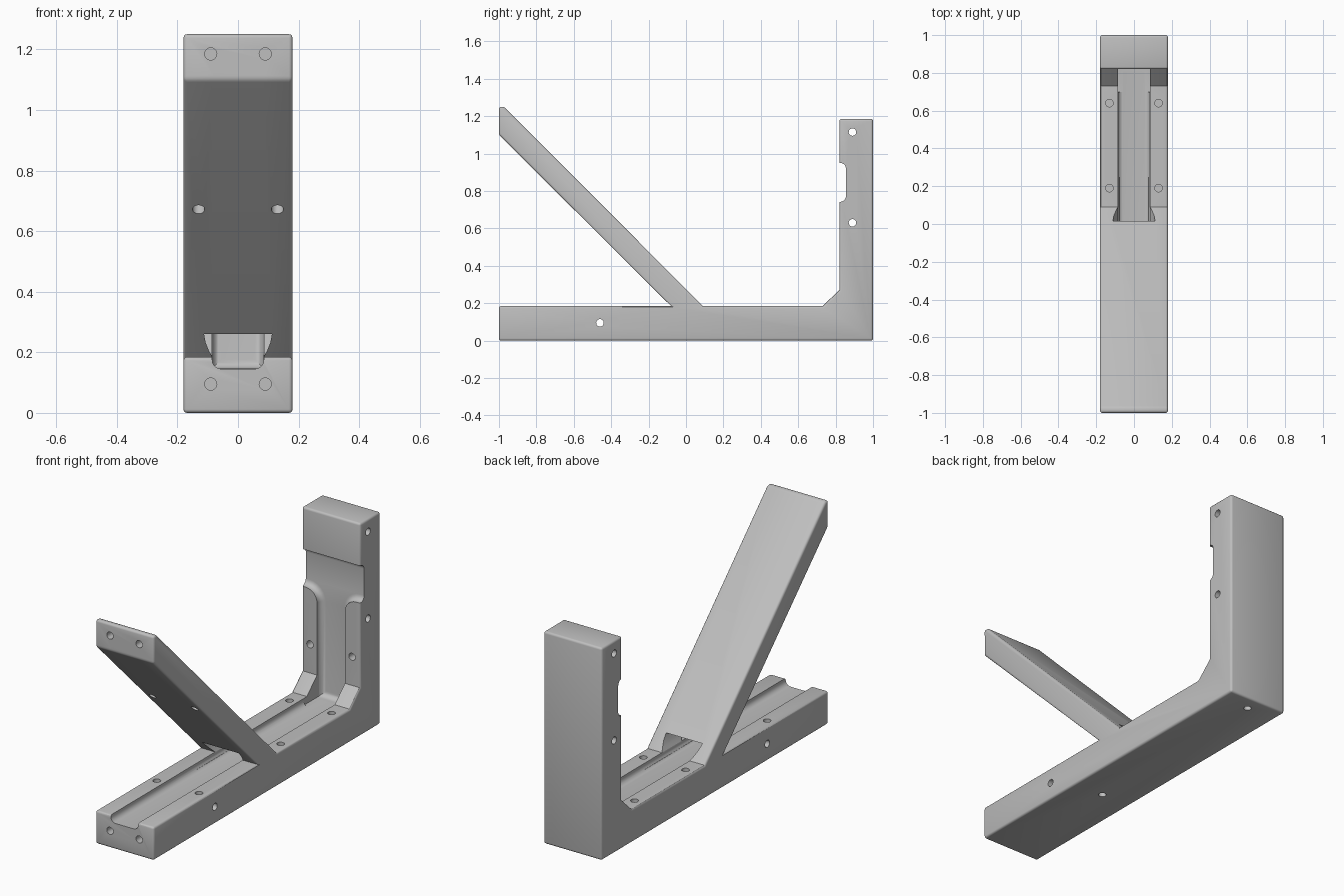
import bpy
import bmesh
from math import cos, sin, pi
from mathutils import Matrix, Vector

if "Cube" in bpy.data.objects:
    bpy.data.objects.remove(bpy.data.objects["Cube"])

# Material
grey = bpy.data.materials.new("light_grey")
grey.use_nodes = True
grey.diffuse_color = (0.52, 0.52, 0.52, 1)
grey.node_tree.nodes["Principled BSDF"].inputs["Base Color"].default_value = grey.diffuse_color

X, Y, Z = Vector((1, 0, 0)), Vector((0, 1, 0)), Vector((0, 0, 1))


def frame(u, v, w, origin):
    """Matrix that sends local axes to u, v, w at an origin."""
    m = Matrix((u, v, w)).transposed().to_4x4()
    m.translation = Vector(origin)
    return m


def make_object(name, bm):
    mesh = bpy.data.meshes.new(name)
    bm.to_mesh(mesh)
    bm.free()
    obj = bpy.data.objects.new(name, mesh)
    bpy.context.collection.objects.link(obj)
    return obj


def prism(outline, depth, matrix):
    """Extruded outline, with its floor on the local w = 0 plane."""
    bm = bmesh.new()
    floor = bm.faces.new([bm.verts.new((a, b, 0)) for a, b in outline])
    edges = list(floor.edges)
    top = bmesh.ops.extrude_face_region(bm, geom=[floor], use_keep_orig=True)["geom"]
    bmesh.ops.translate(bm, vec=(0, 0, depth),
                        verts=[g for g in top if isinstance(g, bmesh.types.BMVert)])
    bm.transform(matrix)
    bmesh.ops.recalc_face_normals(bm, faces=bm.faces)
    return bm, edges


def recess(name, outline, depth, matrix, fillet=0.03):
    """Cutter whose floor edges are rounded."""
    bm, edges = prism(outline, depth, matrix)
    if fillet:
        bmesh.ops.bevel(bm, geom=edges, offset=fillet, segments=5,
                        profile=0.5, affect='EDGES')
    return make_object(name, bm)


def mirrored(half):
    return half + [(-a, b) for a, b in reversed(half)]


def box(half_width, low, high):
    return mirrored([(half_width, low), (half_width, high)])


# Frame: base, upright with gusset, and sloping arm in one side profile
base_top = 0.185
profile = [(-1, 0), (1, 0), (1, 1.185), (0.82, 1.185), (0.82, 0.27), (0.73, base_top),
           (0.09, base_top), (-0.972, 1.25), (-1, 1.25), (-1, 1.1),
           (-0.08, base_top), (-1, base_top)]
bm, _ = prism(profile, 0.36, frame(Y, Z, X, (-0.18, 0, 0)))
bmesh.ops.bevel(bm, geom=[e for e in bm.edges if e.is_convex], offset=0.012,
                segments=3, profile=0.5, affect='EDGES', clamp_overlap=False)
bracket = make_object("angled_bracket_frame", bm)
bracket.data.materials.append(grey)

# Channel along the base
cutters = [recess("base_channel", box(0.085, -1.1, 0.835), 0.046,
                  frame(X, Y, Z, (0, 0, 0.145)))]

# Channel up the upright, opening into a full-width notch with rounded shoulders
radius, centre_x, centre_z = 0.07, 0.156, 0.672
shoulder = [(centre_x - radius * cos(i * pi / 12), centre_z + radius * sin(i * pi / 12))
            for i in range(7)]
outline = mirrored([(0.086, 0.146)] + shoulder + [(0.25, centre_z + radius), (0.25, 0.95)])
cutters.append(recess("upright_channel", outline, 0.155, frame(X, Z, -Y, (0, 0.855, 0))))

# Channel along the underside of the arm
along = Vector((0, -0.92, 0.915)).normalized()
inward = along.cross(X).normalized()
if inward.z < 0:
    inward = -inward
foot = Vector((0, -0.08, base_top))
cutters.append(recess("arm_channel", box(0.0855, 0, 1.5), 0.06,
                      frame(X, along, -inward, foot + inward * 0.032)))

# Flared passage through the foot of the arm
passage = mirrored([(0.078, 0.155), (0.084, 0.183), (0.096, 0.205),
                    (0.107, 0.232), (0.112, 0.26)])
cutters.append(recess("arm_passage", passage, 0.5, frame(X, Z, Y, (0, -0.25, 0)), 0))

# Drilled holes
holes = bmesh.new()


def drill(point, direction, depth=0.12, r=0.02):
    """Cylinder centred on a point; half of its length enters the part."""
    turn = direction.to_track_quat('Z', 'Y').to_matrix().to_4x4()
    bmesh.ops.create_cone(holes, cap_ends=True, segments=24, radius1=r, radius2=r,
                          depth=depth, matrix=Matrix.Translation(point) @ turn)


for side in (-1, 1):
    for z in (0.095, 1.185):
        drill((side * 0.09, -1, z), Y)
    for y in (-0.53, 0.19, 0.64):
        drill((side * 0.13, y, base_top), Z)
    drill((side * 0.13, 0.82, 0.43), Y)
    drill(Vector((side * 0.13, 0, 0)) + foot + along * 0.69, inward)
for y, z in ((-0.46, 0.095), (0.89, 0.63), (0.89, 1.115)):
    drill((0, y, z), X, 0.5)
for y in (-0.256, 0.917):
    drill((0, y, 0), Z)
cutters.append(make_object("drill_holes", holes))

# Cut everything, then discard the cutters
bpy.ops.object.select_all(action='DESELECT')
bpy.context.view_layer.objects.active = bracket
bracket.select_set(True)
for cutter in cutters:
    cutter.hide_render = True
    cut = bracket.modifiers.new(cutter.name, 'BOOLEAN')
    cut.operation = 'DIFFERENCE'
    cut.solver = 'EXACT'
    cut.object = cutter
    bpy.ops.object.modifier_apply(modifier=cut.name)
    bpy.data.objects.remove(cutter)
bpy.ops.object.shade_smooth_by_angle(angle=pi / 6)
